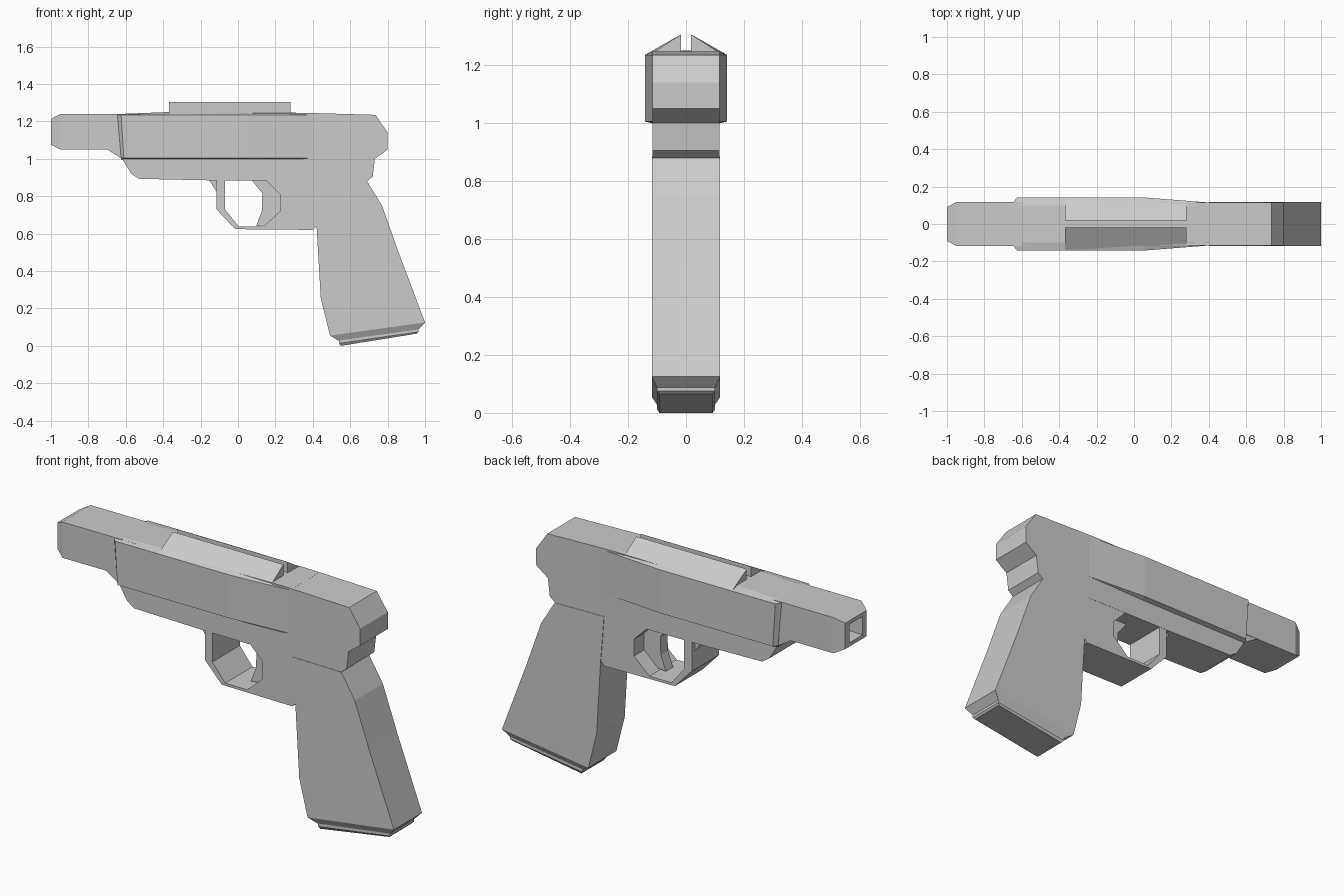
import bpy, bmesh


def finish(bm, name):
    bmesh.ops.recalc_face_normals(bm, faces=bm.faces)
    mesh = bpy.data.meshes.new(name)
    bm.to_mesh(mesh)
    bm.free()
    obj = bpy.data.objects.new(name, mesh)
    bpy.context.collection.objects.link(obj)
    return obj


def loft(name, rings):
    """Join equal-length rings of points with quads and cap both ends."""
    bm = bmesh.new()
    loops = [[bm.verts.new(p) for p in ring] for ring in rings]
    n = len(loops[0])
    for a, b in zip(loops, loops[1:]):
        for i in range(n):
            j = (i + 1) % n
            bm.faces.new((a[i], a[j], b[j], b[i]))
    bm.faces.new(loops[0])
    bm.faces.new(loops[-1])
    return finish(bm, name)


def slab(name, profile, half):
    """Extrude an XZ profile to both sides of the centre plane."""
    return loft(name, [[(x, s * half, z) for x, z in profile] for s in (-1, 1)])


def rect_x(x, w, z0, z1):
    return [(x, -w, z0), (x, w, z0), (x, w, z1), (x, -w, z1)]


def rect_bottom(p, q, w):
    (x0, z0), (x1, z1) = p, q
    return [(x0, -w, z0), (x1, -w, z1), (x1, w, z1), (x0, w, z0)]


# Nose with bevelled front and square recess
loft("nose", [rect_x(-0.60, 0.118, 1.05, 1.24), rect_x(-0.95, 0.118, 1.05, 1.24),
              rect_x(-1.0, 0.09, 1.075, 1.213), rect_x(-1.0, 0.055, 1.095, 1.193),
              rect_x(-0.90, 0.045, 1.105, 1.183)])

# Main frame, including the stepped back end
slab("frame", [(-0.70, 1.05), (-0.62, 1.0), (-0.57, 0.92), (-0.53, 0.893),
               (-0.15, 0.885), (0.69, 0.88), (0.72, 0.905), (0.732, 1.0),
               (0.80, 1.05), (0.80, 1.14), (0.735, 1.235), (0.35, 1.246),
               (-0.62, 1.238)], 0.116)


# Wide upper cover, tapering into the frame at the rear
def cover_section(x_low, x_high, w, top):
    return [(x_low, -w, 1.005), (x_low, -0.11, 0.997), (x_low, 0.11, 0.997),
            (x_low, w, 1.005), (x_high, w, 1.235), (x_high, 0.1, top),
            (x_high, -0.1, top), (x_high, -w, 1.235)]


loft("upper_cover", [cover_section(-0.625, -0.645, 0.118, 1.24),
                     cover_section(-0.61, -0.625, 0.142, 1.24),
                     cover_section(-0.37, -0.37, 0.142, 1.25),
                     cover_section(0.05, 0.05, 0.142, 1.25),
                     cover_section(0.40, 0.40, 0.115, 1.245)])

# Paired wedge rails on top
for side, label in ((-1, "near"), (1, "far")):
    loft("top_rail_" + label, [[(x, side * 0.018, 1.24), (x, side * 0.018, 1.305),
                                (x, side * w, 1.237)] for x, w in ((-0.37, 0.138), (0.28, 0.123))])

# Guard loop and the block behind it
slab("guard", [(-0.115, 0.886), (-0.115, 0.73), (-0.015, 0.624), (0.40, 0.62),
               (0.42, 0.64), (0.40, 0.884), (0.15, 0.885), (0.225, 0.81),
               (0.225, 0.72), (0.135, 0.637), (0.005, 0.637), (-0.07, 0.73),
               (-0.07, 0.886)], 0.115)
slab("guard_fillet", [(-0.155, 0.887), (-0.115, 0.825), (-0.10, 0.887)], 0.09)

# Trigger
slab("trigger", [(0.07, 0.89), (0.13, 0.815), (0.127, 0.72), (0.097, 0.64),
                 (0.145, 0.645), (0.225, 0.72), (0.23, 0.81), (0.15, 0.89)], 0.03)

# Grip
slab("grip", [(0.40, 0.884), (0.42, 0.64), (0.443, 0.25), (0.492, 0.055),
              (1.0, 0.125), (0.855, 0.51), (0.77, 0.75), (0.69, 0.88)], 0.118)

# Bevelled grip base and plate
loft("grip_base", [rect_bottom((0.492, 0.055), (1.0, 0.125), 0.118),
                   rect_bottom((0.537, 0.028), (0.965, 0.088), 0.1)])
loft("base_plate", [rect_bottom((0.54, 0.03), (0.965, 0.09), 0.1),
                    rect_bottom((0.54, 0.013), (0.965, 0.075), 0.1),
                    rect_bottom((0.55, 0.0), (0.955, 0.065), 0.092)])
